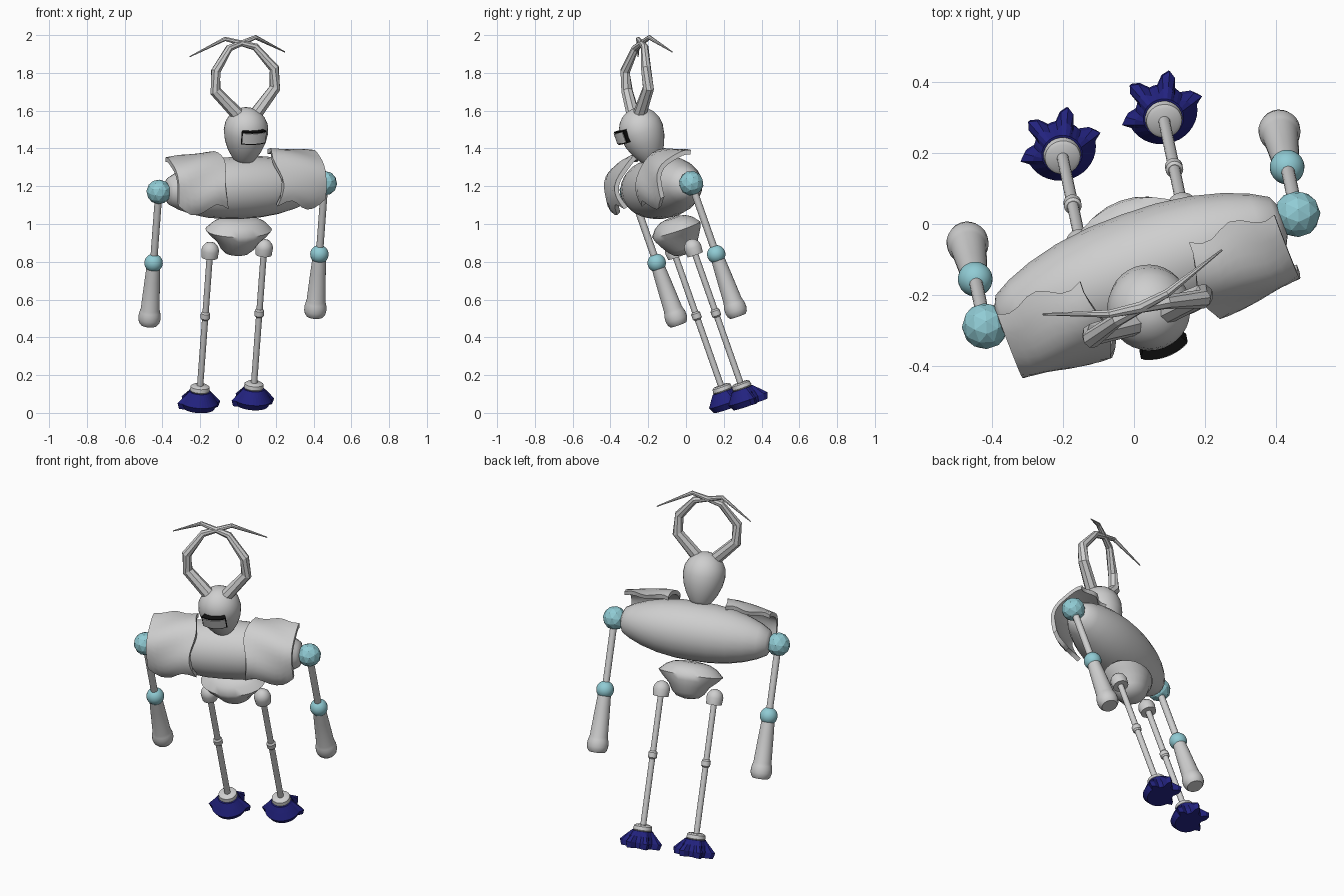
import bpy, bmesh
from math import sin, cos, pi, radians
from mathutils import Matrix, Vector

cube = bpy.data.objects.get("Cube")
if cube:
    bpy.data.objects.remove(cube, do_unlink=True)

# Leaning, turned body frame with its origin between the shoulders
Z = Vector((0.07, -0.331, 0.94)).normalized()
X = Vector((0.94, 0.337, 0.05))
X = (X - Z * X.dot(Z)).normalized()
Y = Z.cross(X)
FRAME = Matrix((X, Y, Z)).transposed().to_4x4()
FRAME.translation = (0.02, -0.13, 1.193)


def material(name, color):
    m = bpy.data.materials.new(name)
    m.use_nodes = True
    m.diffuse_color = (*color, 1)
    m.node_tree.nodes["Principled BSDF"].inputs["Base Color"].default_value = (*color, 1)
    return m


GREY = material("light grey", (0.62, 0.62, 0.62))
TEAL = material("pale teal", (0.28, 0.6, 0.66))
BLUE = material("dark blue", (0.016, 0.016, 0.21))
BLACK = material("black", (0.005, 0.005, 0.005))


def finish(name, bm, mat, angle):
    bmesh.ops.recalc_face_normals(bm, faces=bm.faces)
    me = bpy.data.meshes.new(name)
    bm.to_mesh(me)
    bm.free()
    me.materials.append(mat)
    if angle:
        for p in me.polygons:
            p.use_smooth = True
        me.set_sharp_from_angle(angle=radians(angle))
    ob = bpy.data.objects.new(name, me)
    ob.matrix_world = FRAME
    bpy.context.scene.collection.objects.link(ob)
    return ob


def skin(name, rings, mat, angle=40):
    """Join equal rings of points into a closed tube with end caps."""
    bm = bmesh.new()
    loops = [[bm.verts.new(p) for p in ring] for ring in rings]
    n = len(loops[0])
    for a, b in zip(loops, loops[1:]):
        for i in range(n):
            j = (i + 1) % n
            bm.faces.new((a[i], a[j], b[j], b[i]))
    bm.faces.new(loops[0])
    bm.faces.new(loops[-1])
    return finish(name, bm, mat, angle)


def lathe(name, profile, mat, x=0, axis="Z", sides=24, angle=40):
    """Turn (position, radius x, optional radius y) rows around an axis."""
    rings = []
    for row in profile:
        t, r, q = row[0], row[1], row[-1]
        ring = []
        for i in range(sides):
            c, s = r * cos(2 * pi * i / sides), q * sin(2 * pi * i / sides)
            ring.append((x + c, s, t) if axis == "Z" else (x + t, c, s))
        rings.append(ring)
    return skin(name, rings, mat, angle)


def ball(name, x, z, r, mat):
    steps = [pi * (i + 0.15) / 12.3 for i in range(13)]
    return lathe(name, [(z + r * cos(a), r * sin(a)) for a in steps], mat, x)


def arc_band(radius, thick, a0, a1, steps):
    """Outline of a curved plate as (radius, angle) pairs."""
    angles = [radians(a0 + (a1 - a0) * i / steps) for i in range(steps + 1)]
    return [(radius, a) for a in angles] + [(radius - thick, a) for a in reversed(angles)]


# Torso: spindle lying from shoulder to shoulder
half = [(0, .166), (.1, .163), (.2, .15), (.29, .127), (.36, .1), (.41, .072), (.425, .04)]
lathe("torso", [(-t, r) for t, r in reversed(half[1:])] + half, GREY, axis="X", sides=20)

# Pelvis: shallow boat shape with a rounded belly
lathe("pelvis", [(-.172, .06, .04), (-.18, .105, .07), (-.2, .145, .1), (-.235, .182, .127),
                 (-.265, .155, .122), (-.3, .115, .105), (-.34, .092, .08),
                 (-.365, .065, .055), (-.376, .025, .02)], GREY, angle=50)

# Head: egg with a narrow chin
lathe("head", [(.145, .045), (.17, .064), (.21, .088), (.26, .108), (.315, .118), (.36, .113),
               (.395, .095), (.42, .072), (.437, .042), (.444, .012)], GREY, sides=32, angle=60)


# Visor: black surround with a grey window on its front
def visor_part(name, radius, thick, spread, z0, z1, mat):
    band = arc_band(radius, thick, -90 - spread, -90 + spread, 10)
    skin(name, [[(r * cos(a), r * sin(a), z) for r, a in band] for z in (z0, z1)], mat)


visor_part("visor_surround", .14, .04, 30, .29, .36, BLACK)
visor_part("visor_window", .144, .008, 27, .297, .353, GREY)

# Horns: tapered angular tubes which cross over the head
HORN = [(.04, 0, .40, .036), (.167, .057, .53, .031), (.165, .082, .632, .027),
        (.074, .147, .735, .02), (-.086, .185, .775, .012), (-.268, .215, .673, .003)]


def horn(name, side):
    pts = [Vector((side * p[0], p[1], p[2])) for p in HORN]
    rings = []
    for i, p in enumerate(pts):
        t = (pts[min(i + 1, len(pts) - 1)] - pts[max(i - 1, 0)]).normalized()
        u = t.cross(Vector((0, 1, 0))).normalized()
        v = t.cross(u)
        rings.append([p + HORN[i][3] * (u * cos(k * pi / 4) + v * sin(k * pi / 4))
                      for k in range(8)])
    skin(name, rings, GREY, 0)


# Shoulder plate: curved sheet over the front and top of the torso
def shoulder_plate(name, side):
    rings = []
    for i in range(9):
        f = i / 8
        x = .15 + .265 * f
        low = -14 + 10 * sin(f * 7)
        band = arc_band(.2 - .025 * f * f, .024, low, 118 - 5 * sin(f * 9), 14)
        ring = []
        for r, a in band:
            ripple = .006 * sin(a * 5 + f * 4)
            edge = .014 * sin(a * 4) * (1 - f)
            ring.append((side * (x + edge), -(r + ripple) * cos(a), (r + ripple) * sin(a)))
        rings.append(ring)
    skin(name, rings, GREY, 45)


# Foot: rounded toe at the front and pointed claws round the back
def rim(deg):
    if deg > 180:
        return .1
    off = min(deg % 60, 60 - deg % 60)
    return {0: .12, 10: .104}.get(off, .074)


def foot(name, x):
    rings = []
    for z, blend, taper in ((-1.138, 0, 1), (-1.165, .45, 1), (-1.2, 1, 1), (-1.232, 1, .83)):
        ring = []
        for deg in range(0, 360, 10):
            r = .057 + (rim(deg) - .057) * blend
            r *= taper if deg > 180 else (1 + taper) / 2
            a = radians(deg)
            ring.append((x + r * cos(a), r * sin(a), z))
        rings.append(ring)
    skin(name, rings, BLUE, 0)


for side, label in ((-1, "right"), (1, "left")):
    horn(label + "_horn", side)
    shoulder_plate(label + "_shoulder_plate", side)

    # Arm
    ax = side * .467
    bm = bmesh.new()
    bmesh.ops.create_icosphere(bm, subdivisions=2, radius=.066,
                               matrix=Matrix.Translation((ax, 0, 0)))
    finish(label + "_shoulder_joint", bm, TEAL, 0)
    lathe(label + "_upper_arm", [(-.03, .019), (-.38, .019)], GREY, ax, sides=16)
    ball(label + "_elbow", ax, -.4, .049, TEAL)
    lathe(label + "_forearm", [(-.425, .036), (-.5, .041), (-.66, .05), (-.675, .054),
                               (-.69, .058), (-.715, .059), (-.735, .054), (-.748, .044)],
          GREY, ax)

    # Leg
    lx = side * .152
    lathe(label + "_hip", [(-.385, .043), (-.345, .047), (-.325, .041), (-.308, .027),
                           (-.3, .008)], GREY, lx, angle=50)
    lathe(label + "_leg_rod", [(-.37, .0165), (-1.13, .0165)], GREY, lx, sides=16)
    lathe(label + "_knee", [(-.692, .018), (-.7, .025), (-.728, .025), (-.736, .018)],
          GREY, lx, sides=16)
    lathe(label + "_ankle", [(-1.105, .04), (-1.112, .05), (-1.132, .053), (-1.142, .046)],
          GREY, lx)
    foot(label + "_foot", lx)
